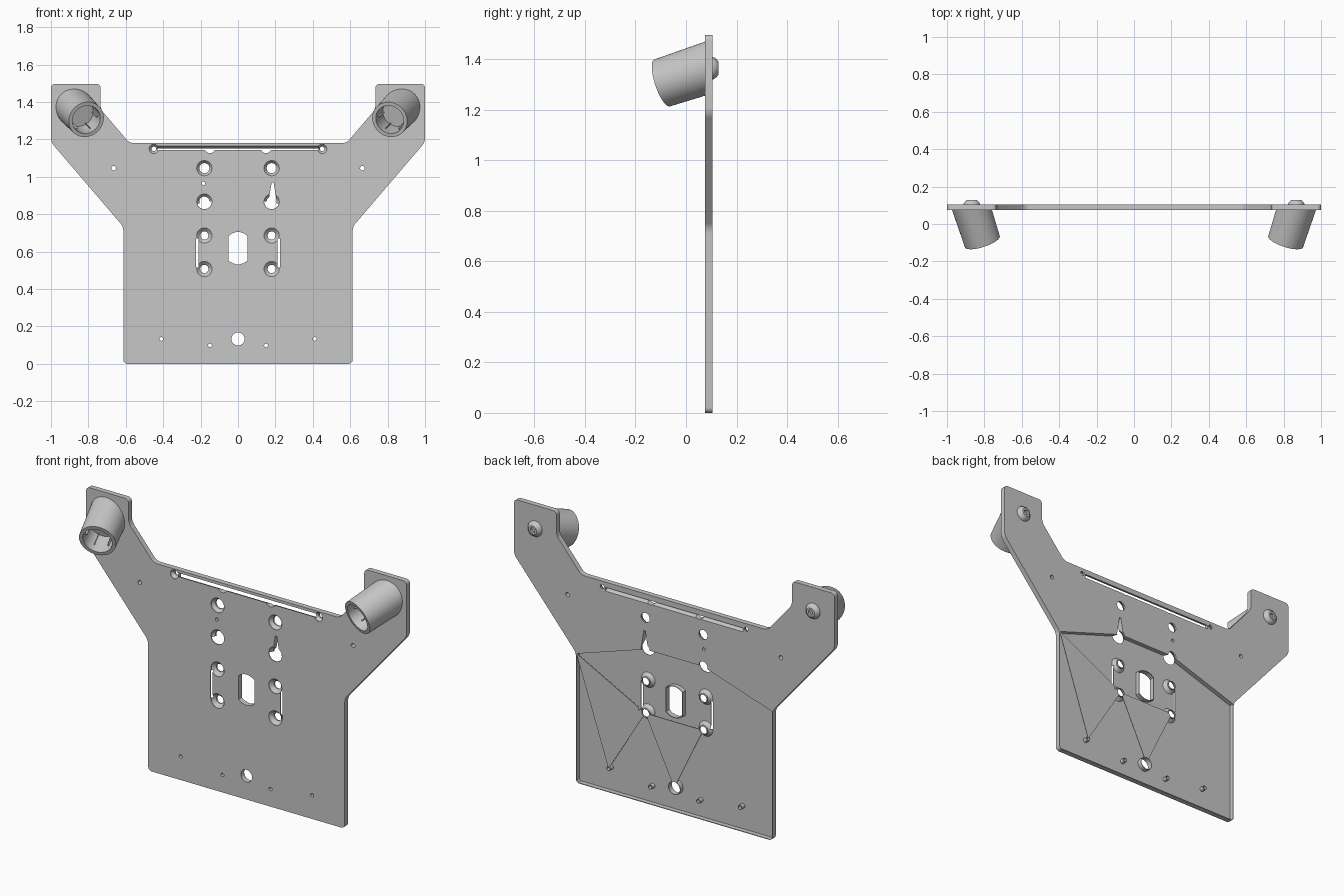
import bpy, bmesh, math
from mathutils import Vector, Matrix

cube = bpy.data.objects.get("Cube")
if cube:
    bpy.data.objects.remove(cube, do_unlink=True)

GREY = (0.57, 0.57, 0.57, 1)
mat = bpy.data.materials.new("light_grey")
mat.use_nodes = True
mat.diffuse_color = GREY
mat.node_tree.nodes["Principled BSDF"].inputs["Base Color"].default_value = GREY

FRONT, BACK, SKIN = 0.075, 0.105, 0.004


def make_object(name, bm):
    bmesh.ops.recalc_face_normals(bm, faces=bm.faces)
    mesh = bpy.data.meshes.new(name)
    bm.to_mesh(mesh)
    bm.free()
    mesh.materials.append(mat)
    obj = bpy.data.objects.new(name, mesh)
    bpy.context.collection.objects.link(obj)
    return obj


def select(obj):
    bpy.ops.object.select_all(action="DESELECT")
    bpy.context.view_layer.objects.active = obj
    obj.select_set(True)


def smooth(obj):
    select(obj)
    bpy.ops.object.shade_smooth_by_angle(angle=math.radians(35))


def combine(obj, bm, operation):
    """Boolean the helper solid into obj, then drop the helper."""
    helper = make_object("boolean_helper", bm)
    helper.hide_render = True
    mod = obj.modifiers.new("boolean", "BOOLEAN")
    mod.operation = operation
    mod.object = helper
    mod.solver = "EXACT"
    mod.use_self = True
    select(obj)
    bpy.ops.object.modifier_apply(modifier="boolean")
    bpy.data.objects.remove(helper, do_unlink=True)


def bridge(bm, a, b):
    for i in range(len(a)):
        j = (i + 1) % len(a)
        bm.faces.new((a[i], a[j], b[j], b[i]))


def prism(bm, outline, y0, y1, drop=0):
    """Closed prism from an x, z outline; drop lowers its back end."""
    rings = [[bm.verts.new((x, y, z - d)) for x, z in outline]
             for y, d in ((y0, 0), (y1, drop))]
    bm.faces.new(rings[0])
    bm.faces.new(rings[1][::-1])
    bridge(bm, *rings)


def through(bm, outline, drop=0):
    prism(bm, outline, FRONT - 0.03, BACK + 0.03, drop)


def mirrored(half):
    return half + [(-x, z) for x, z in reversed(half)]


def box_outline(x0, x1, z0, z1):
    return [(x0, z0), (x1, z0), (x1, z1), (x0, z1)]


def window(grow=0):
    """Upright window outline with bowed ends."""
    arc = [((0.05 + grow) * t, 0.087 + grow - 0.02 * t * t) for t in (1, 0.6, 0.2, -0.2, -0.6, -1)]
    return [(x, 0.618 + z) for x, z in arc] + [(-x, 0.618 - z) for x, z in arc]


def lathe(bm, profile, sides=32, place=lambda p: p):
    """Closed solid turned about the y axis from (radius, y) pairs."""
    rings = []
    for r, y in profile:
        angles = [2 * math.pi * i / sides for i in range(sides)]
        rings.append([bm.verts.new(place(Vector((r * math.cos(a), y, r * math.sin(a)))))
                      for a in angles])
    for a, b in zip(rings, rings[1:]):
        bridge(bm, a, b)
    bm.faces.new(rings[0])
    bm.faces.new(rings[-1][::-1])


def hole(bm, x, z, r, sink=0, y0=FRONT - 0.02, y1=BACK + 0.02):
    """Round plug, with a countersink at the front when sink is set."""
    profile = [(r, y0), (r, y1)]
    if sink:
        profile = [(sink, y0), (sink, FRONT + 0.003), (r, FRONT + 0.021), (r, y1)]
    lathe(bm, profile, 24, lambda p: p + Vector((x, 0, z)))


# Back plate with two raised arms
bm = bmesh.new()
prism(bm, mirrored([(0.613, 0), (0.613, 0.733), (1, 1.185), (1, 1.496),
                    (0.735, 1.496), (0.735, 1.362), (0.58, 1.18)]), FRONT, BACK)
corners = [e for e in bm.edges if abs(e.verts[0].co.y - e.verts[1].co.y) > 0.01]
bmesh.ops.bevel(bm, geom=corners, offset=0.022, segments=5, affect="EDGES", profile=0.5)
plate = make_object("back_plate", bm)

# Shallow hollow in the lower back, with a thin rim
bm = bmesh.new()
prism(bm, mirrored([(0.6, 0.004), (0.609, 0.013), (0.609, 0.728), (0.18, 0.867)]),
      FRONT + SKIN, BACK + 0.02)
combine(plate, bm, "DIFFERENCE")

# Hole positions: x, z, radius, countersink radius
low_holes = [(0, 0.133, 0.035, 0)]
high_holes = [(-0.185, 0.965, 0.009, 0)]
for s in (-1, 1):
    low_holes += [(s * 0.18, z, 0.022, 0.041) for z in (0.507, 0.686)]
    low_holes += [(s * 0.41, 0.133, 0.01, 0), (s * 0.15, 0.098, 0.01, 0)]
    high_holes += [(s * 0.18, z, 0.027, 0.041) for z in (0.867, 1.046)]
    high_holes += [(s * 0.45, 1.149, 0.012, 0.025), (s * 0.665, 1.046, 0.012, 0)]

# Sleeves round the holes inside the hollow, and flat webs between them
bm = bmesh.new()
for x, z, r, sink in low_holes:
    hole(bm, x, z, r + 0.003, sink and sink + 0.003, FRONT + 0.001, BACK)
prism(bm, window(0.003), FRONT + 0.001, BACK)
prism(bm, [(0.611, 0.73), (0.18, 0.507), (0.41, 0.133)], BACK - 0.003, BACK)
prism(bm, [(0.18, 0.507), (-0.18, 0.507), (0, 0.133)], BACK - 0.003, BACK)
combine(plate, bm, "UNION")

# Holes and slots through the plate
bm = bmesh.new()
for x, z, r, sink in low_holes + high_holes:
    hole(bm, x, z, r, sink)
for s in (-1, 1):
    through(bm, box_outline(s * 0.218 - 0.006, s * 0.218 + 0.006, 0.515, 0.67))
    # Half-round notch under the top slot
    notch = [math.pi * i / 8 for i in range(9)]
    through(bm, [(s * 0.15 + 0.027 * math.cos(a), 1.15 - 0.024 * math.sin(a)) for a in notch])
# Slanted slot along the top edge
through(bm, box_outline(-0.43, 0.43, 1.157, 1.178), 0.042)
# Keyhole neck
through(bm, [(0.165, 0.88), (0.205, 0.88), (0.19, 0.97), (0.18, 0.97)])
through(bm, window())
combine(plate, bm, "DIFFERENCE")
smooth(plate)

# Tilted cups on the arms, with screws through the back
for s, side in ((1, "left"), (-1, "right")):
    mouth = Vector((s * 0.811, -0.094, 1.306))
    root = Vector((s * 0.871, 0.09, 1.367))
    axis = (root - mouth).normalized()
    turn = Vector((0, 1, 0)).rotation_difference(axis).to_matrix()

    def place(p):
        q = mouth + turn @ p
        if p.y > 0.19:  # trim the root flush inside the plate
            q += axis * ((0.09 - q.y) / axis.y)
        return q

    bm = bmesh.new()
    lathe(bm, [(0.102, 0.2), (0.098, 0), (0.078, 0), (0.076, 0.12)], 48, place)
    smooth(make_object(side + "_cup", bm))

    # Grip ribs inside the cup
    bm = bmesh.new()
    for i in range(6):
        spin = Matrix.Rotation(math.pi * i / 3, 4, "Y")
        shape = spin @ Matrix.Translation((0.073, 0.08, 0)) @ Matrix.Diagonal((0.012, 0.08, 0.004, 1))
        bmesh.ops.create_cube(bm, size=1,
                              matrix=Matrix.Translation(mouth) @ turn.to_4x4() @ shape)
    make_object(side + "_cup_ribs", bm)

    # Button head screw with a round socket
    bm = bmesh.new()
    centre = Vector((s * 0.867, 0, 1.364))
    lathe(bm, [(0.044, 0.1), (0.044, 0.108), (0.036, 0.12), (0.025, 0.129),
               (0.014, 0.129), (0.014, 0.116)], 24, lambda p: p + centre)
    smooth(make_object(side + "_screw", bm))
